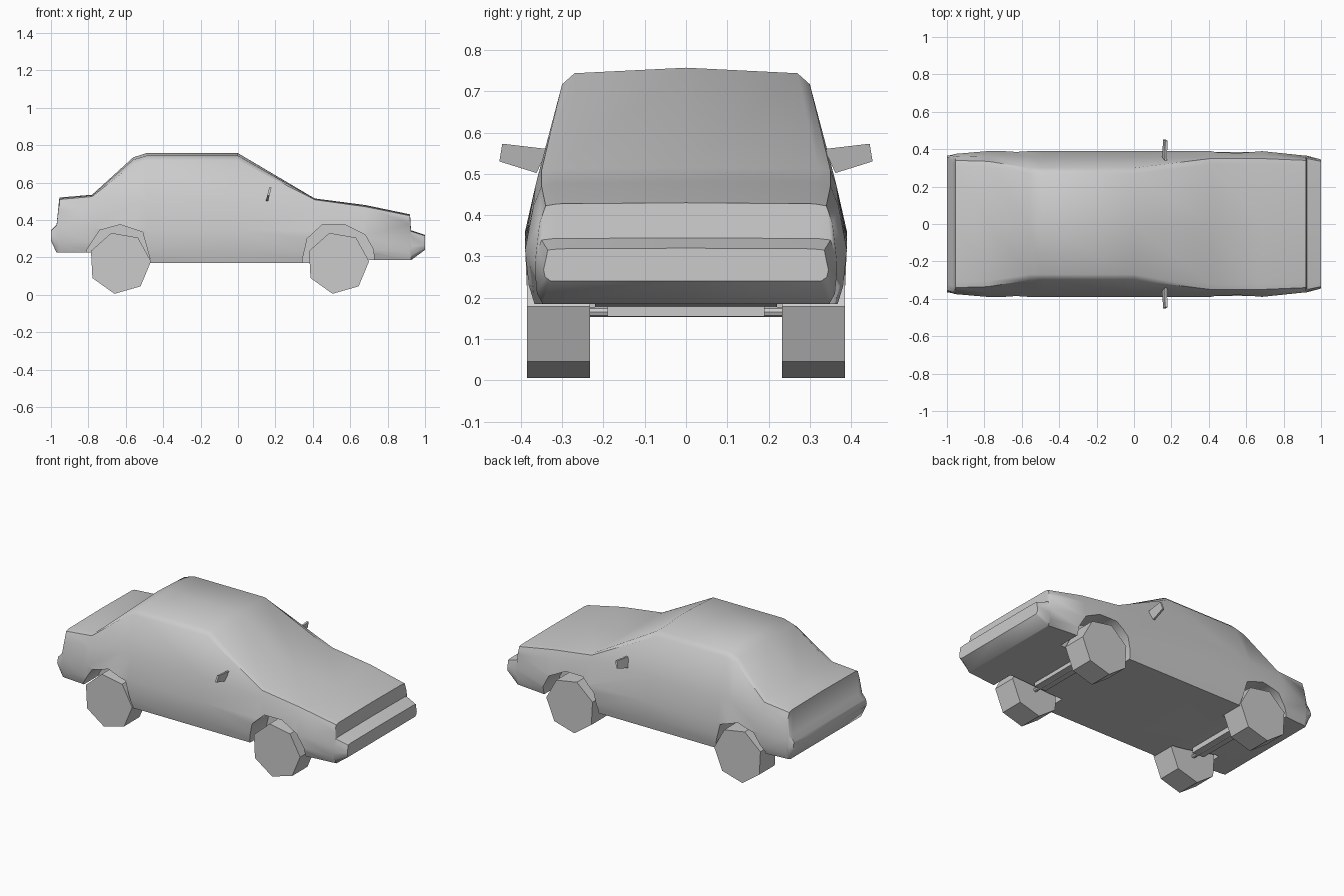
import bpy
import bmesh
import math
from mathutils import Vector

cube = bpy.data.objects.get("Cube")
if cube:
    bpy.data.objects.remove(cube, do_unlink=True)

# One plain grey finish for the whole car
grey = bpy.data.materials.new("light_grey")
grey.use_nodes = True
colour = (0.6, 0.6, 0.6, 1)
grey.diffuse_color = colour
shader = next(n for n in grey.node_tree.nodes if n.type == 'BSDF_PRINCIPLED')
shader.inputs["Base Color"].default_value = colour


def finish(name, bm):
    bmesh.ops.recalc_face_normals(bm, faces=bm.faces)
    mesh = bpy.data.meshes.new(name)
    bm.to_mesh(mesh)
    bm.free()
    mesh.materials.append(grey)
    obj = bpy.data.objects.new(name, mesh)
    bpy.context.collection.objects.link(obj)
    return obj


def loft(name, rings):
    """Skin a row of equal rings and cap both ends."""
    bm = bmesh.new()
    loops = [[bm.verts.new(p) for p in ring] for ring in rings]
    count = len(loops[0])
    for a, b in zip(loops, loops[1:]):
        for i in range(count):
            j = (i + 1) % count
            bm.faces.new((a[i], a[j], b[j], b[i]))
    bm.faces.new(loops[0])
    bm.faces.new(loops[-1])
    return finish(name, bm)


def prism_y(name, outline, start, end):
    """Extrude an x-z outline along y."""
    return loft(name, [[(x, y, z) for x, z in outline] for y in (start, end)])


def polygon(cx, cz, radius, sides, turn):
    angles = [turn + math.tau * i / sides for i in range(sides)]
    return [(cx + radius * math.cos(a), cz + radius * math.sin(a)) for a in angles]


def body_ring(x, bottom, side_y, belt_y, belt_z, top_y, top_z):
    """Mirrored cross-section: floor, sill, flank, belt, window top, roof edge, crown."""
    flank = belt_z - bottom
    cabin = top_z - belt_z
    half = [
        (side_y - 0.018, bottom),
        (side_y - 0.004, bottom + flank * 0.2),
        (side_y, bottom + flank * 0.55),
        (belt_y, belt_z),
        (top_y, belt_z + cabin * 0.85),
        (top_y - 0.03, belt_z + cabin * 0.95),
    ]
    ring = [(0, bottom)] + half + [(0, top_z)] + [(-y, z) for y, z in reversed(half)]
    return [(x, y, z) for y, z in ring]


# Body stations from tail bumper to nose bumper
stations = [
    (-1.0, 0.29, 0.365, 0.36, 0.33, 0.355, 0.345),
    (-0.97, 0.225, 0.37, 0.365, 0.36, 0.36, 0.375),
    (-0.955, 0.225, 0.375, 0.36, 0.45, 0.34, 0.52),
    (-0.78, 0.225, 0.39, 0.365, 0.47, 0.335, 0.535),
    (-0.56, 0.18, 0.39, 0.36, 0.49, 0.3, 0.735),
    (-0.49, 0.17, 0.39, 0.36, 0.49, 0.3, 0.757),
    (0, 0.17, 0.39, 0.36, 0.49, 0.3, 0.757),
    (0.41, 0.17, 0.39, 0.365, 0.47, 0.35, 0.515),
    (0.68, 0.185, 0.39, 0.37, 0.42, 0.35, 0.48),
    (0.92, 0.185, 0.365, 0.355, 0.38, 0.34, 0.43),
    (0.925, 0.185, 0.365, 0.36, 0.31, 0.35, 0.345),
    (1.0, 0.24, 0.345, 0.34, 0.29, 0.335, 0.32),
]
body = loft("car_body", [body_ring(*s) for s in stations])

# Wheel arches, cut as pockets into each flank
tail_arch = [(-0.82, 0.1), (-0.81, 0.24), (-0.74, 0.345), (-0.63, 0.375),
             (-0.51, 0.335), (-0.47, 0.19), (-0.47, 0.1)]
nose_arch = [(0.345, 0.1), (0.345, 0.19), (0.37, 0.3), (0.45, 0.375),
             (0.57, 0.375), (0.68, 0.32), (0.725, 0.24), (0.73, 0.1)]
bpy.context.view_layer.objects.active = body
for arch in (tail_arch, nose_arch):
    for sign in (-1, 1):
        cutter = prism_y("arch_cutter", arch, sign * 0.22, sign * 0.5)
        cutter.hide_render = True
        cut = body.modifiers.new("arch", 'BOOLEAN')
        cut.operation = 'DIFFERENCE'
        cut.solver = 'EXACT'
        cut.object = cutter
        bpy.ops.object.modifier_apply(modifier=cut.name)
        bpy.data.objects.remove(cutter, do_unlink=True)

bpy.ops.object.select_all(action='DESELECT')
body.select_set(True)
bpy.ops.object.shade_smooth_by_angle(angle=math.radians(50))

# Seven-sided wheels with an axle between each pair
for end, x in (("tail", -0.632), ("nose", 0.534)):
    for side, sign in (("front", -1), ("back", 1)):
        prism_y(f"{end}_{side}_wheel", polygon(x, 0.17, 0.167, 7, math.radians(3)),
                sign * 0.232, sign * 0.385)
    prism_y(f"{end}_axle_rod", polygon(x, 0.165, 0.012, 8, 0), -0.24, 0.24)
    beam = [(x - 0.04, 0.155), (x + 0.04, 0.155), (x + 0.04, 0.23), (x - 0.04, 0.23)]
    prism_y(f"{end}_axle_beam", beam, -0.19, 0.19)

# Thin wing mirrors
blade = [(0.335, 0.56), (0.445, 0.573), (0.452, 0.53), (0.362, 0.502)]
for side, sign in (("front", -1), ("back", 1)):
    rings = []
    for offset in (-0.006, 0.006):
        rings.append([Vector((0.165 + offset + (z - 0.54) * 0.25, sign * y, z))
                      for y, z in blade])
    loft(f"{side}_side_mirror", rings)
